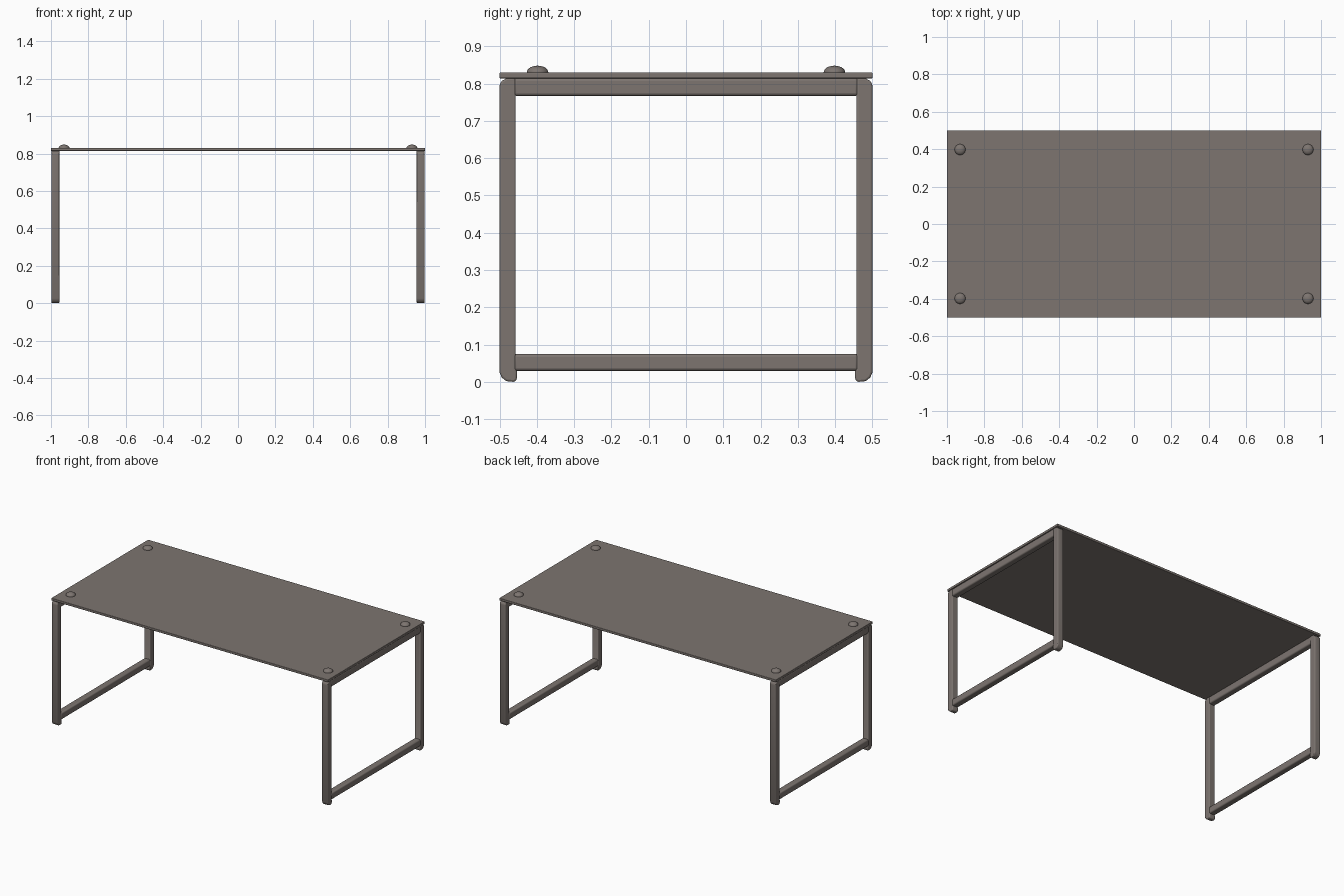
import bpy, bmesh, math

if "Cube" in bpy.data.objects:
    bpy.data.objects.remove(bpy.data.objects["Cube"])

# one warm grey for the whole table
grey = bpy.data.materials.new("warm grey")
grey.diffuse_color = (0.205, 0.178, 0.163, 1)
grey.use_nodes = True
grey.node_tree.nodes["Principled BSDF"].inputs["Base Color"].default_value = grey.diffuse_color


def finish(name, bm, bevel=0.0):
    bmesh.ops.recalc_face_normals(bm, faces=bm.faces)
    me = bpy.data.meshes.new(name)
    bm.to_mesh(me)
    bm.free()
    me.materials.append(grey)
    ob = bpy.data.objects.new(name, me)
    bpy.context.collection.objects.link(ob)
    if bevel:
        mod = ob.modifiers.new("soft edges", 'BEVEL')
        mod.width, mod.segments, mod.limit_method = bevel, 3, 'ANGLE'
    bpy.ops.object.select_all(action='DESELECT')
    ob.select_set(True)
    bpy.context.view_layer.objects.active = ob
    bpy.ops.object.shade_smooth_by_angle(angle=math.radians(35))
    return ob


def extrude_x(name, outline, x0, x1, bevel):
    """Extrude a (y, z) outline from x0 to x1."""
    bm = bmesh.new()
    face = bm.faces.new([bm.verts.new((x0, y, z)) for y, z in outline])
    new = bmesh.ops.extrude_face_region(bm, geom=[face])["geom"]
    bmesh.ops.translate(bm, vec=(x1 - x0, 0, 0),
                        verts=[v for v in new if isinstance(v, bmesh.types.BMVert)])
    return finish(name, bm, bevel)


def bar(name, y, z0, z1, x0, x1, bevel):
    return extrude_x(name, [(-y, z0), (y, z0), (y, z1), (-y, z1)], x0, x1, bevel)


# thin table top
bar("table_top", 0.5, 0.814, 0.83, -1, 1, 0.003)

# post outline with rounded shoulder and a small foot at the bottom
post = [(0.457, 0.815), (0.457, 0.035), (0.453, 0.028), (0.453, 0.008), (0.459, 0.0),
        (0.482, 0.002), (0.494, 0.012), (0.5, 0.026), (0.5, 0.797), (0.494, 0.807),
        (0.48, 0.815)]

for sx, side in ((-1, "left"), (1, "right")):
    x0, x1 = sorted((sx * 0.955, sx * 0.997))
    # loop-shaped leg frame
    bar(side + "_upper_rail", 0.462, 0.767, 0.815, x0, x1, 0.008)
    bar(side + "_lower_rail", 0.462, 0.03, 0.075, x0, x1, 0.008)
    for sy, end in ((-1, "front"), (1, "back")):
        extrude_x(f"{end}_{side}_post", [(sy * y, z) for y, z in post], x0, x1, 0.007)
        # low domed stud on the top
        bm = bmesh.new()
        bmesh.ops.create_uvsphere(bm, u_segments=24, v_segments=12, radius=1)
        bmesh.ops.bisect_plane(bm, geom=bm.verts[:] + bm.edges[:] + bm.faces[:],
                               plane_co=(0, 0, -0.05), plane_no=(0, 0, -1), clear_outer=True)
        stud = finish(f"{end}_{side}_stud", bm)
        stud.scale = (0.029, 0.029, 0.018)
        stud.location = (sx * 0.93, sy * 0.398, 0.83)
